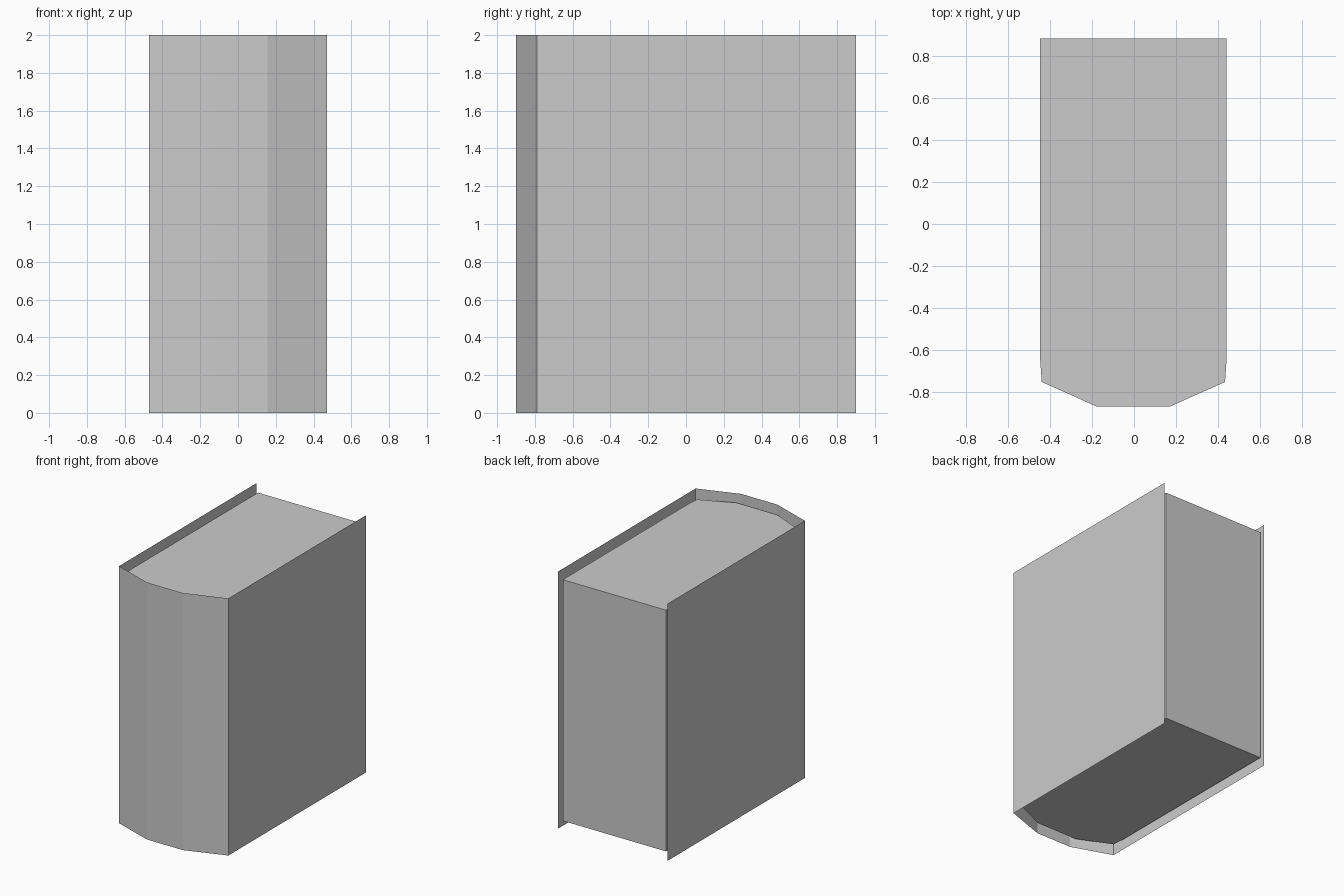
import bpy

if "Cube" in bpy.data.objects:
    bpy.data.objects.remove(bpy.data.objects["Cube"])

HEIGHT = 2.0
INSET = 0.062


def extrude_outline(name, outline, z0, z1, closed):
    """Raise a plan outline from z0 to z1; closed outlines also get caps."""
    n = len(outline)
    verts = [(x, y, z) for z in (z0, z1) for x, y in outline]
    count = n if closed else n - 1
    faces = [(i, (i + 1) % n, (i + 1) % n + n, i + n) for i in range(count)]
    if closed:
        faces += [tuple(reversed(range(n))), tuple(range(n, 2 * n))]
    mesh = bpy.data.meshes.new(name)
    mesh.from_pydata(verts, [], faces)
    obj = bpy.data.objects.new(name, mesh)
    bpy.context.collection.objects.link(obj)
    return obj


def mirrored(half, centre=0.0):
    """Left half (back to front) plus its mirror image (front to back)."""
    left = [(centre - x, y) for x, y in half]
    right = [(centre + x, y) for x, y in reversed(half)]
    return left + right


# Cover: two thin boards joined by a faceted spine, open at the back
cover_half = [(0.47, 0.9), (0.47, -0.79), (0.155, -0.9)]
extrude_outline("book_cover", mirrored(cover_half), 0, HEIGHT, False)

# Page block: set in slightly from the cover on every side
page_half = [(0.444, 0.884), (0.444, -0.65), (0.437, -0.753), (0.177, -0.869)]
extrude_outline("page_block", mirrored(page_half, -0.003),
                INSET, HEIGHT - INSET, True)
